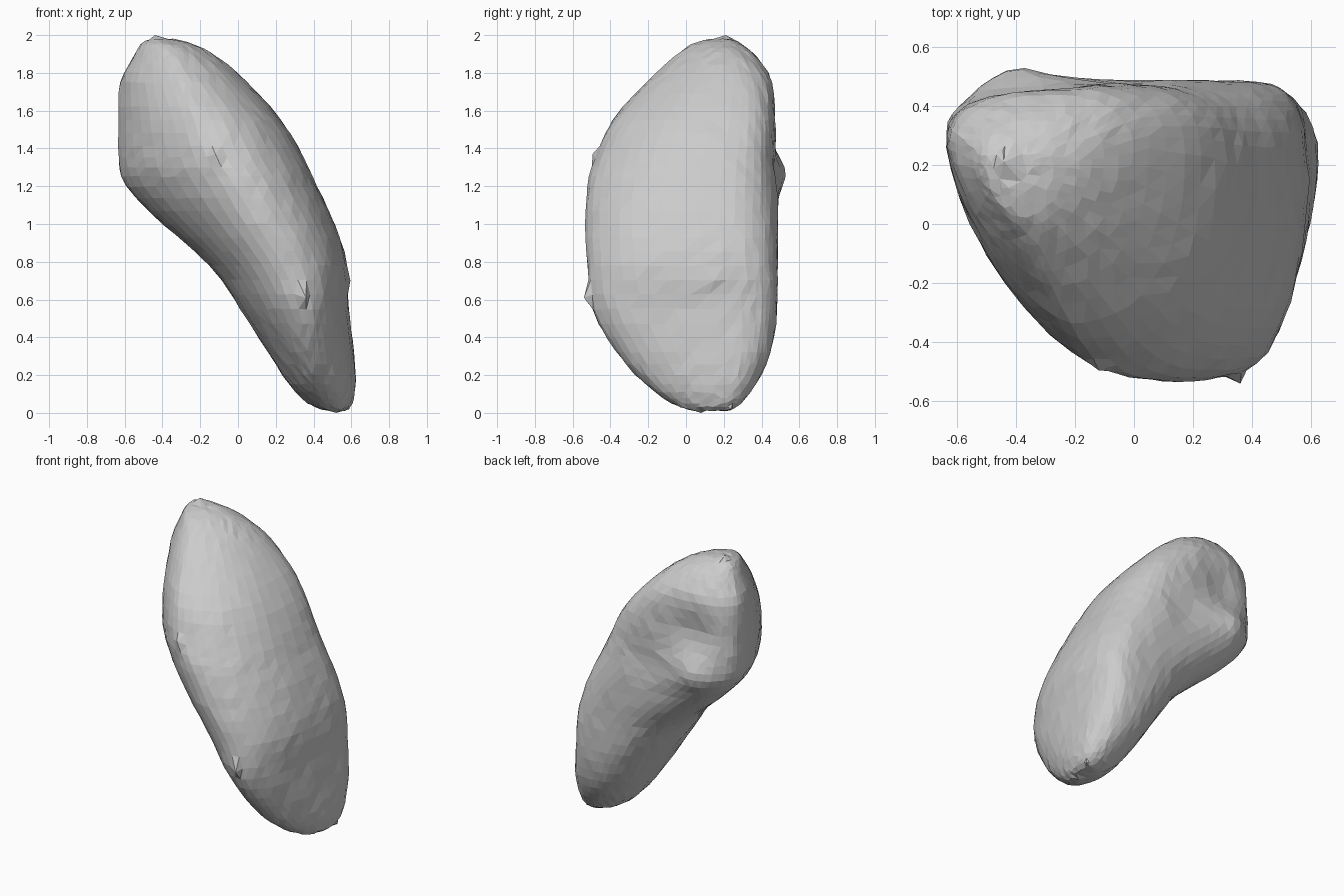
import bpy, bmesh, math, random
from mathutils import Vector

if "Cube" in bpy.data.objects:
    bpy.data.objects.remove(bpy.data.objects["Cube"])

random.seed(4)
SIDES, STEPS = 44, 3

# Horizontal slices: z, x left, x right, y front, y back,
# then x of front / back extremes and y of left / right extremes
SLICES = [
    (0.01, .47, .58, .03, .23, .52, .54, .10, .16),
    (0.05, .37, .605, -.08, .29, .46, .53, .10, .20),
    (0.15, .27, .625, -.22, .37, .42, .50, .10, .23),
    (0.32, .16, .615, -.37, .45, .38, .42, .10, .24),
    (0.55, .01, .585, -.50, .485, .34, .36, .10, .20),
    (0.78, -.15, .58, -.525, .485, .26, .28, .12, .14),
    (1.00, -.40, .515, -.535, .49, .12, .10, .22, .12),
    (1.20, -.595, .42, -.525, .50, .00, -.15, .26, .12),
    (1.35, -.635, .35, -.485, .49, -.10, -.18, .28, .14),
    (1.55, -.635, .23, -.395, .475, -.17, -.15, .28, .18),
    (1.75, -.625, .05, -.21, .46, -.27, -.25, .27, .22),
    (1.88, -.56, -.10, -.07, .38, -.34, -.32, .23, .21),
    (1.95, -.52, -.23, .02, .30, -.39, -.38, .21, .20),
    (1.98, -.47, -.34, .12, .25, -.42, -.42, .21, .20),
]


def spline(a, b, c, d, t):
    return [.5 * (2 * q + (r - p) * t + (2 * p - 5 * q + 4 * r - s) * t * t
                  + (3 * q - p - 3 * r + s) * t ** 3) for p, q, r, s in zip(a, b, c, d)]


def outline(s, ang):
    """Point on a slice made of four quarter superellipses."""
    z, xl, xr, yf, yb, xf, xb, yl, yr = s
    c, n = math.cos(ang), math.sin(ang)
    cx, ex = (xf, yf) if n < 0 else (xb, yb)
    cy, ey = (yl, xl) if c < 0 else (yr, xr)
    mid = max(0, min(1, (z - .2) / .5, (1.95 - z) / .4))
    high = max(0, min(1, (z - .8) / .4))
    if n >= 0:
        p = 2.1 + .5 * mid if c < 0 else 2.1 + 1.1 * mid
    else:
        p = 1.85 - .35 * high if c < 0 else 1.9 + .25 * mid
    u, v = abs(c) ** (2 / p), abs(n) ** (2 / p)
    return Vector((cx + (ey - cx) * u, cy + (ex - cy) * v, z))


# Loft of the boulder body
rings = []
for i in range(len(SLICES) - 1):
    quad = [SLICES[min(max(i + k, 0), len(SLICES) - 1)] for k in (-1, 0, 1, 2)]
    rings += [spline(*quad, k / STEPS) for k in range(STEPS)]
rings.append(SLICES[-1])

bm = bmesh.new()
loops = []
for r in rings:
    loops.append([bm.verts.new(outline(r, 2 * math.pi * (j + .5) / SIDES)) for j in range(SIDES)])
for lo, hi in zip(loops, loops[1:]):
    for j in range(SIDES):
        k = (j + 1) % SIDES
        bm.faces.new((lo[j], lo[k], hi[k], hi[j]))
bm.faces.new(loops[0][::-1])
bm.faces.new(loops[-1])

# Even out the mesh at both ends and soften it
bmesh.ops.remove_doubles(bm, verts=bm.verts[:], dist=.022)
bmesh.ops.triangulate(bm, faces=bm.faces[:])
bmesh.ops.smooth_vert(bm, verts=bm.verts[:], factor=.4,
                      use_axis_x=True, use_axis_y=True, use_axis_z=True)

# Shallow hollows and one knob on the back, then slight roughness
for centre, radius, depth in (((-.35, .48, 1.52), .15, .04), ((-.02, .48, 1.25), .15, .025),
                              ((-.42, .49, 1.27), .13, -.05)):
    for v in bm.verts:
        v.co.y -= depth * math.exp(-((v.co - Vector(centre)).length / radius) ** 2)
for v in bm.verts:
    v.co += Vector([random.uniform(-.003, .003) for _ in range(3)])

# Small pointed nubs
for tip in ((-.44, .21, 2.0), (-.12, -.495, 1.37), (.36, -.54, .61),
            (.59, .24, .02), (.52, .08, 0), (.595, .15, .70)):
    near = min(bm.verts, key=lambda v: (v.co - Vector(tip)).length)
    near.co = tip

bmesh.ops.recalc_face_normals(bm, faces=bm.faces[:])
mesh = bpy.data.meshes.new("boulder")
bm.to_mesh(mesh)
bm.free()
rock = bpy.data.objects.new("boulder", mesh)
bpy.context.collection.objects.link(rock)
